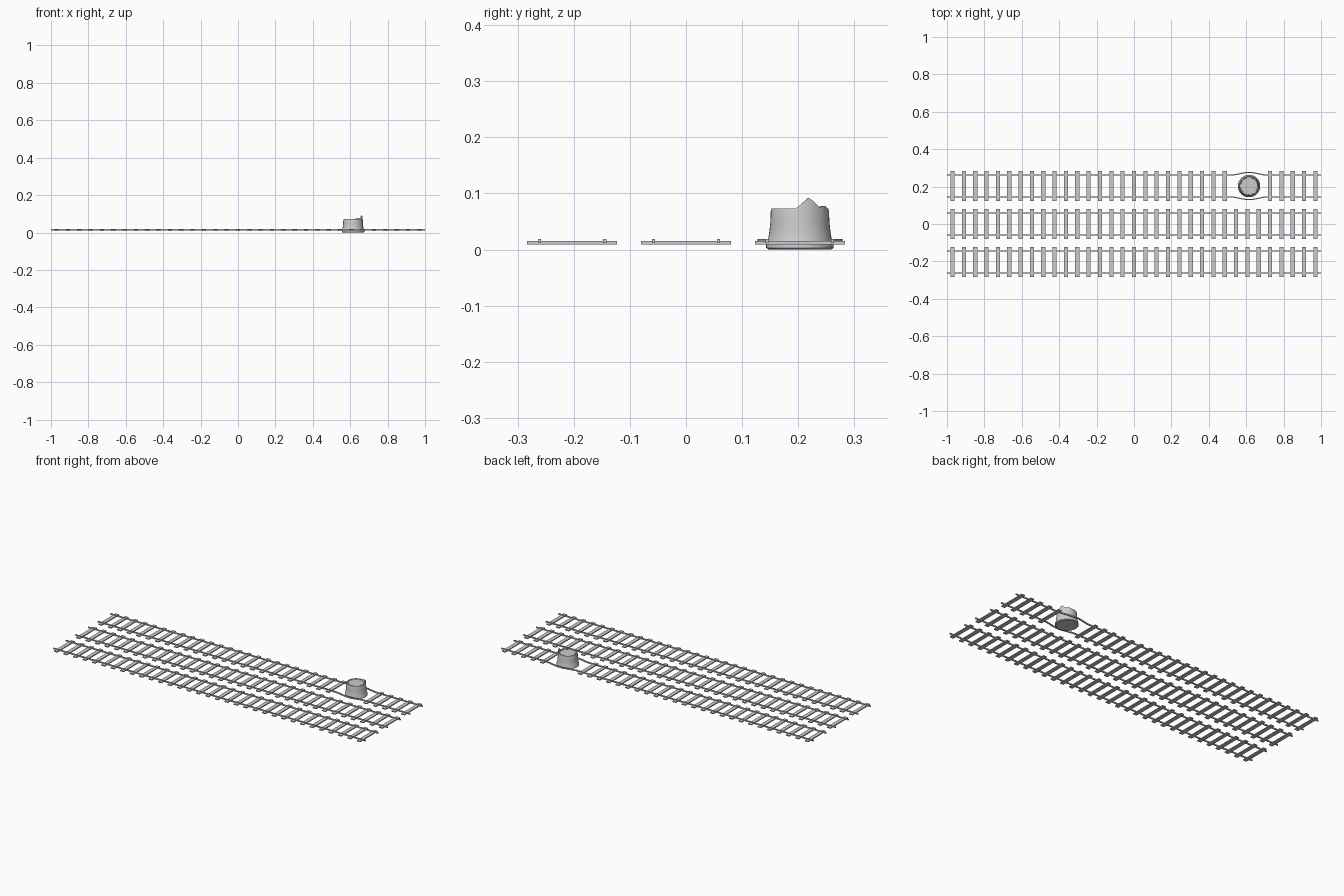
import bpy, bmesh, math

if "Cube" in bpy.data.objects:
    bpy.data.objects.remove(bpy.data.objects["Cube"])

STUMP_X, TRACK_Y = 0.615, 0.203
GAUGE = 0.058


def finish(bm, name):
    bmesh.ops.recalc_face_normals(bm, faces=bm.faces)
    me = bpy.data.meshes.new(name)
    bm.to_mesh(me)
    bm.free()
    ob = bpy.data.objects.new(name, me)
    bpy.context.collection.objects.link(ob)
    return ob


def add_box(bm, centre, size):
    for v in bmesh.ops.create_cube(bm, size=1)["verts"]:
        v.co = [c + a * s for c, a, s in zip(centre, v.co, size)]


def bulge(x):
    # sideways swing of the rails around the stump
    t = abs(x - STUMP_X) / 0.105
    return 0.0145 * 0.5 * (1 + math.cos(math.pi * t)) if t < 1 else 0.0


def sleepers(name, y, gap):
    bm = bmesh.new()
    for i in range(33):
        x = -0.97 + i * 1.94 / 32
        if gap and abs(x - STUMP_X) < 0.09:
            continue
        add_box(bm, (x, y, 0.0122), (0.022, 0.16, 0.0056))
    finish(bm, name)


def rail(name, y, side, bent):
    xs = [-1.0, 1.0]
    if bent:
        xs[1:1] = [STUMP_X - 0.105 + 0.21 * i / 16 for i in range(17)]
    bm = bmesh.new()
    rings = []
    for x in xs:
        yc = y + side * (GAUGE + (bulge(x) if bent else 0))
        rings.append([bm.verts.new((x, yc + dy, z)) for dy, z in
                      ((-0.003, 0.0115), (0.003, 0.0115), (0.003, 0.0185), (-0.003, 0.0185))])
    for a, b in zip(rings, rings[1:]):
        for k in range(4):
            bm.faces.new((a[k], a[(k + 1) % 4], b[(k + 1) % 4], b[k]))
    bm.faces.new(rings[0])
    bm.faces.new(rings[-1])
    finish(bm, name)


# Three tracks, the back one parting around the stump
for label, y, bent in (("front", -TRACK_Y, False), ("middle", 0, False), ("back", TRACK_Y, True)):
    sleepers(label + "_track_sleepers", y, bent)
    for side, s in (("near", -1), ("far", 1)):
        rail(f"{label}_track_{side}_rail", y, s, bent)


# Tree stump: turned profile with a splintered rim and a notched cut face
def rim_height(deg):
    h = 0.073
    for at, half, rise in ((19, 27, 0.020), (58, 20, 0.006)):
        d = abs((deg - at + 180) % 360 - 180)
        h = max(h, 0.073 + rise * max(0, 1 - d / half))
    return h


N = 40
profile = [(0.056, 0.0), (0.060, 0.003), (0.060, 0.009), (0.057, 0.016),
           (0.0545, 0.032), (0.0525, 0.05), (0.052, 0.068),
           (0.0505, "rim"), (0.047, "rim"), (0.046, 0.068), ("notch", 0.067), ("notch", 0.071)]
bm = bmesh.new()
rings = []
for r, z in profile:
    ring = []
    for i in range(N):
        deg = 360 * i / N
        rr = (0.045 if i % 4 < 2 else 0.040) if r == "notch" else r
        zz = rim_height(deg) if z == "rim" else z
        a = math.radians(deg)
        ring.append(bm.verts.new((STUMP_X + rr * math.cos(a), 0.203 + rr * math.sin(a), zz)))
    rings.append(ring)
for a, b in zip(rings, rings[1:]):
    for k in range(N):
        bm.faces.new((a[k], a[(k + 1) % N], b[(k + 1) % N], b[k]))
bm.faces.new(rings[0])
top = bm.verts.new((STUMP_X, TRACK_Y, 0.072))
for k in range(N):
    bm.faces.new((rings[-1][k], rings[-1][(k + 1) % N], top))
stump = finish(bm, "tree_stump")
bpy.context.view_layer.objects.active = stump
stump.select_set(True)
bpy.ops.object.shade_smooth_by_angle(angle=math.radians(35))
